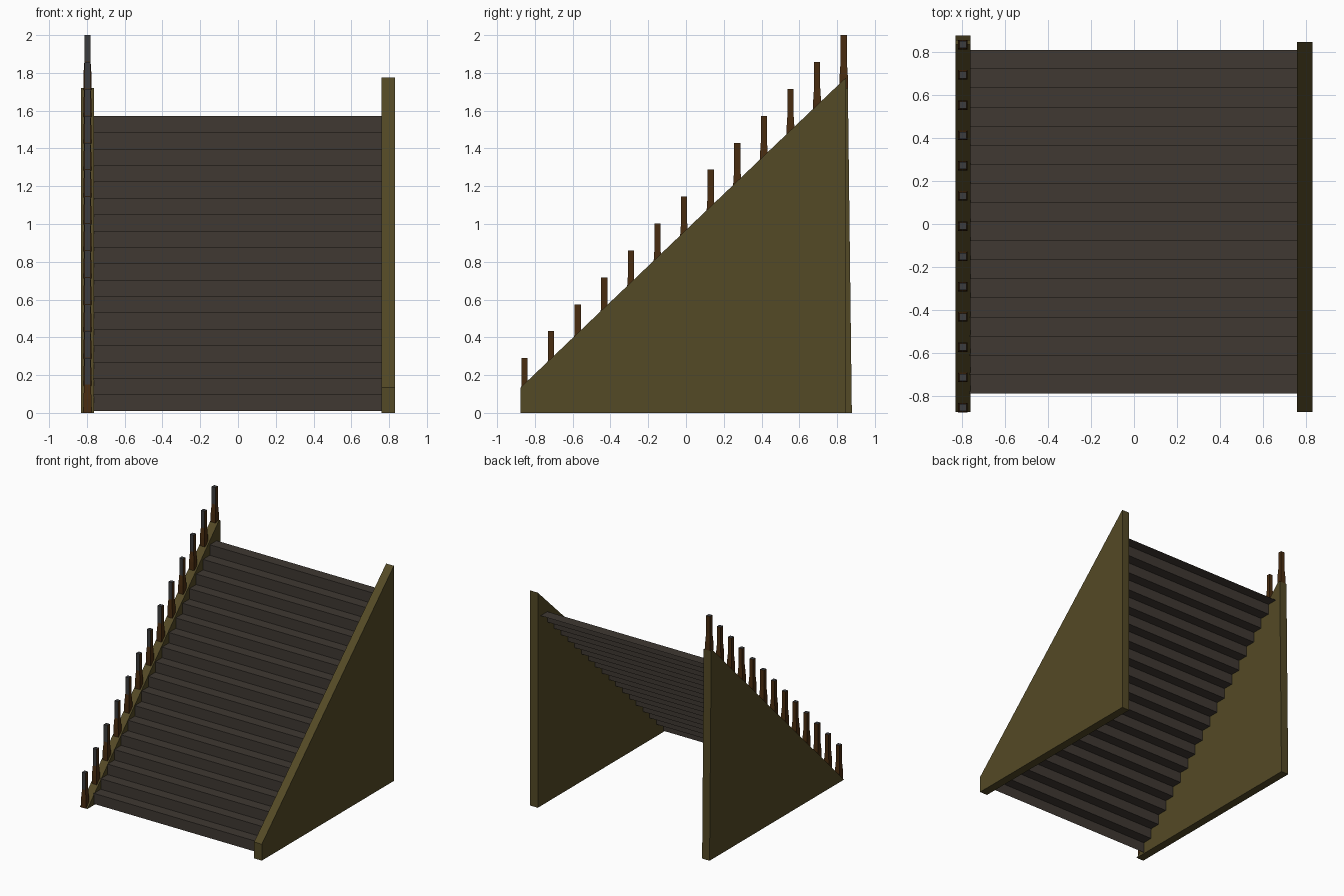
import bpy, bmesh

cube = bpy.data.objects.get("Cube")
if cube:
    bpy.data.objects.remove(cube, do_unlink=True)


def material(name, rgb):
    m = bpy.data.materials.new(name)
    m.use_nodes = True
    m.diffuse_color = (*rgb, 1)
    bsdf = next(n for n in m.node_tree.nodes if n.type == 'BSDF_PRINCIPLED')
    bsdf.inputs["Base Color"].default_value = (*rgb, 1)
    bsdf.inputs["Roughness"].default_value = 0.9
    return m


olive = material("olive wood", (0.088, 0.067, 0.019))
stone = material("grey brown treads", (0.050, 0.040, 0.032))
brown = material("dark brown post", (0.066, 0.025, 0.005))
grey = material("dark grey cap", (0.046, 0.046, 0.048))


def finish(name, bm, *mats):
    mesh = bpy.data.meshes.new(name)
    bm.to_mesh(mesh)
    bm.free()
    for m in mats:
        mesh.materials.append(m)
    ob = bpy.data.objects.new(name, mesh)
    bpy.context.collection.objects.link(ob)
    return ob


def extrude_profile(name, points, x0, x1, mat):
    """Closed side profile of (y, z) points, extruded along x."""
    bm = bmesh.new()
    face = bm.faces.new([bm.verts.new((x0, y, z)) for y, z in points])
    ext = bmesh.ops.extrude_face_region(bm, geom=[face])
    verts = [v for v in ext["geom"] if isinstance(v, bmesh.types.BMVert)]
    bmesh.ops.translate(bm, verts=verts, vec=(x1 - x0, 0, 0))
    bmesh.ops.recalc_face_normals(bm, faces=bm.faces)
    return finish(name, bm, mat)


# Side walls: a tall one, and a lower one that carries the posts
extrude_profile("left_wall", [(-0.875, 0), (0.847, 0), (0.847, 1.775), (-0.875, 0.135)],
                0.76, 0.83, olive)
extrude_profile("right_wall", [(-0.875, 0), (0.878, 0), (0.857, 1.72), (0.835, 1.72)],
                -0.83, -0.762, olive)

# Steps: a folded sheet of risers and treads, in two flights
STEPS, RISE, RUN = 9, 0.0867, 0.0889


def flight(name, y, z):
    bm = bmesh.new()
    path = [(y, z)]
    for i in range(STEPS):
        path.append((y, z + RISE))
        path.append((y + RUN, z + RISE))
        y, z = path[-1]
    rows = [[bm.verts.new((x, py, pz)) for x in (-0.765, 0.765)] for py, pz in path]
    for a, b in zip(rows, rows[1:]):
        bm.faces.new((a[0], a[1], b[1], b[0]))
    finish(name, bm, stone)


flight("lower_steps", -0.79, 0.01)
flight("upper_steps", -0.79 + STEPS * RUN, 0.01 + STEPS * RISE)

# Posts: square, flared at the foot, with grey tops and grey upper fronts
POSTS = 13
SECTIONS = [(0, 0.022), (0.07, 0.022), (0.15, 0.0165), (0.29, 0.0165)]


def post(name, x, y, z):
    bm = bmesh.new()
    rings = [[bm.verts.new((x + sx * r, y + sy * r, z + h))
              for sx, sy in ((-1, -1), (1, -1), (1, 1), (-1, 1))] for h, r in SECTIONS]
    for a, b in zip(rings, rings[1:]):
        for i in range(4):
            j = (i + 1) % 4
            bm.faces.new((a[i], a[j], b[j], b[i]))
    bm.faces.new(rings[0][::-1])
    bm.faces.new(rings[-1])
    bm.normal_update()
    for f in bm.faces:
        upper_front = f.normal.y < -0.9 and f.calc_center_median().z > z + 0.15
        f.material_index = int(f.normal.z > 0.9 or upper_front)
    finish(name, bm, brown, grey)


for i in range(POSTS):
    t = i / (POSTS - 1)
    post(f"post_{i + 1}", -0.797, -0.855 + 1.69 * t, 1.71 * t)
